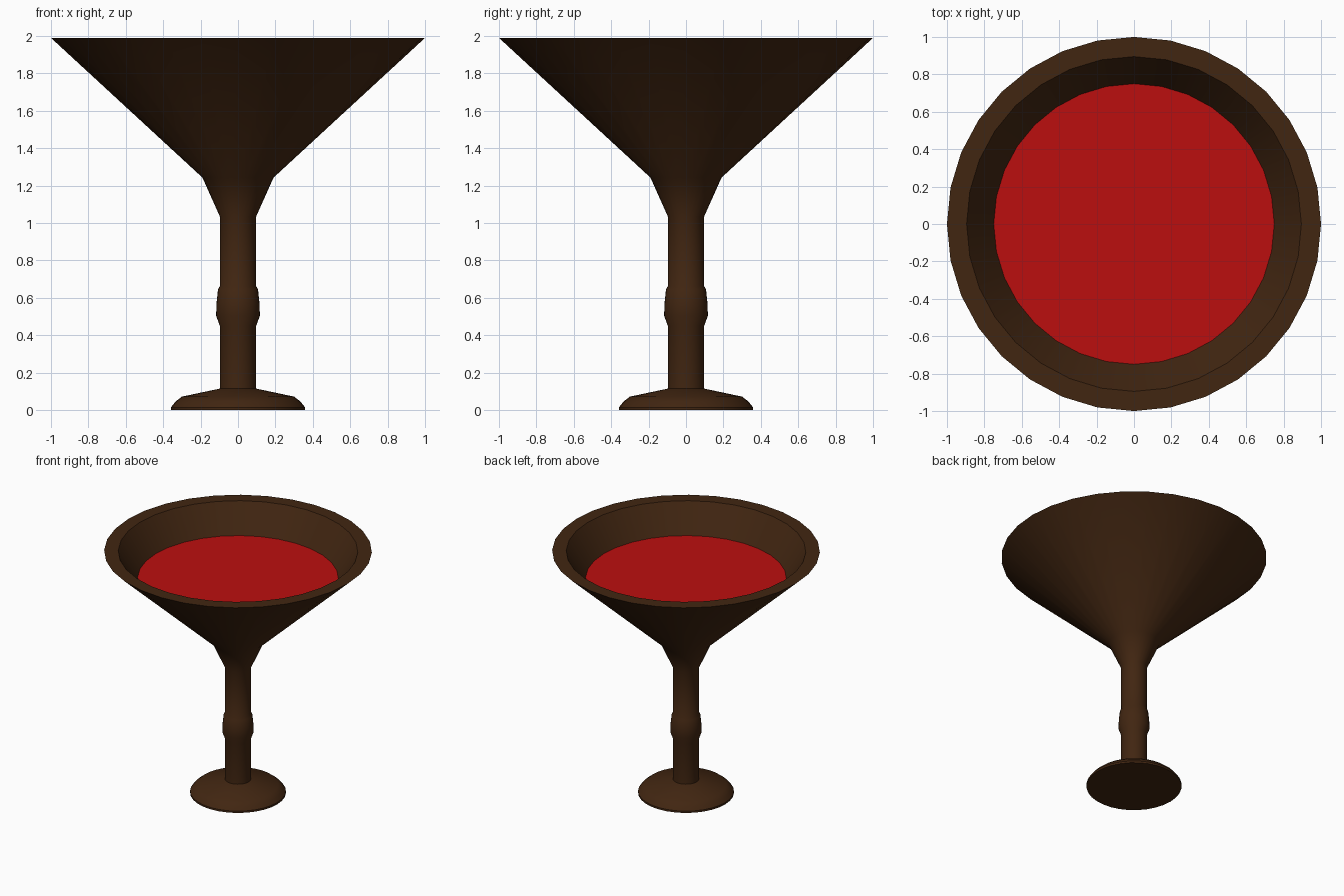
import bpy, bmesh, math

if "Cube" in bpy.data.objects:
    bpy.data.objects.remove(bpy.data.objects["Cube"])

SIDES = 32


def material(name, rgb):
    m = bpy.data.materials.new(name)
    m.diffuse_color = (*rgb, 1)
    m.use_nodes = True
    m.node_tree.nodes["Principled BSDF"].inputs["Base Color"].default_value = m.diffuse_color
    return m


def lathe(name, profile, mat, closed_bottom=False):
    """Revolve (radius, z) points around the z axis."""
    bm = bmesh.new()
    rings = []
    for r, z in profile:
        rings.append([bm.verts.new((r * math.cos(2 * math.pi * i / SIDES),
                                    r * math.sin(2 * math.pi * i / SIDES), z))
                      for i in range(SIDES)])
    for a, b in zip(rings, rings[1:]):
        for i in range(SIDES):
            j = (i + 1) % SIDES
            bm.faces.new((a[i], a[j], b[j], b[i]))
    if closed_bottom:
        bm.faces.new(rings[0][::-1])
    else:
        bm.faces.new(rings[0])
    me = bpy.data.meshes.new(name)
    bm.to_mesh(me)
    bm.free()
    me.materials.append(mat)
    ob = bpy.data.objects.new(name, me)
    bpy.context.collection.objects.link(ob)
    bpy.ops.object.select_all(action='DESELECT')
    ob.select_set(True)
    bpy.context.view_layer.objects.active = ob
    bpy.ops.object.shade_smooth_by_angle(angle=math.radians(30))
    return ob


wood = material("dark_brown", (0.053, 0.019, 0.0056))
wine = material("red", (0.50, 0.0045, 0.0045))

# Goblet: foot, stem with knop, flared bowl, flat rim and inner wall
lathe("goblet", [
    (0.358, 0.0), (0.358, 0.015), (0.335, 0.045), (0.30, 0.072), (0.097, 0.115),
    (0.097, 0.45), (0.117, 0.505), (0.115, 0.57), (0.107, 0.645), (0.097, 0.663),
    (0.097, 1.035), (0.19, 1.243), (1.0, 1.99),
    (0.895, 1.99), (0.75, 1.77)], wood, closed_bottom=True)

# Drink surface
lathe("drink", [(0.75, 1.77)], wine)
